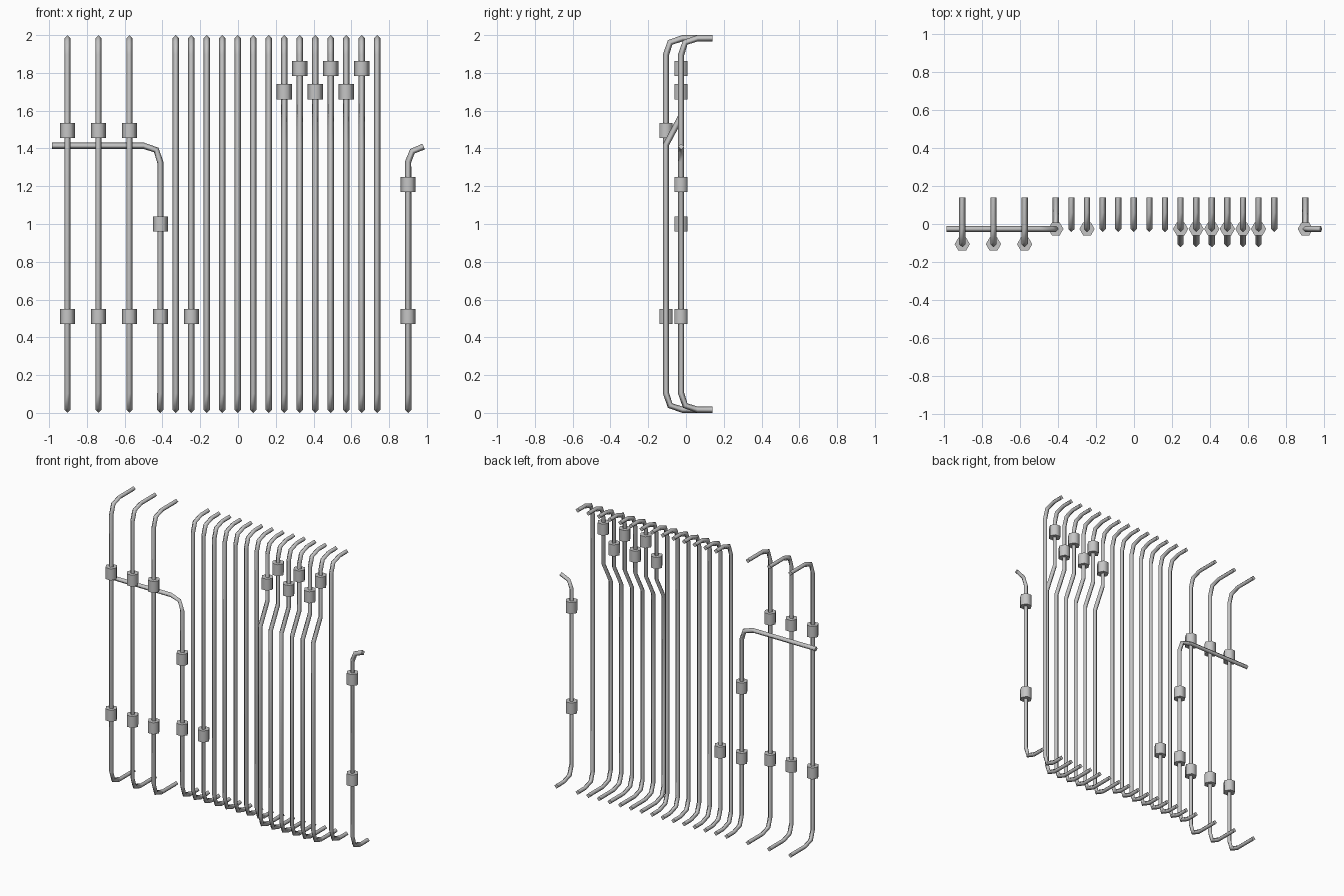
import bpy, bmesh, math
from mathutils import Vector

cube = bpy.data.objects.get("Cube")
if cube:
    bpy.data.objects.remove(cube, do_unlink=True)

metal = bpy.data.materials.new("light grey metal")
metal.use_nodes = True
metal.diffuse_color = (0.56, 0.56, 0.56, 1)
metal.node_tree.nodes["Principled BSDF"].inputs["Base Color"].default_value = metal.diffuse_color

RADIUS, SIDES = 0.0165, 4
NEAR, FAR, BACK = -0.106, -0.026, 0.14   # depth of front run, rear run, wall ends
LOW, HIGH = 0.0165, 1.9835


def finish(name, bm, caps):
    """Link the part, smooth around its sides and crisp at its end caps."""
    bmesh.ops.recalc_face_normals(bm, faces=bm.faces)
    for face in bm.faces:
        face.smooth = face not in caps
    for cap in caps:
        for edge in cap.edges:
            edge.smooth = False
    mesh = bpy.data.meshes.new(name)
    bm.to_mesh(mesh)
    bm.free()
    mesh.materials.append(metal)
    bpy.context.collection.objects.link(bpy.data.objects.new(name, mesh))


def rounded(points, size=0.088):
    """Replace each sharp corner with a two-segment bend."""
    pts = [Vector(p) for p in points]
    path = [pts[0]]
    for a, b, c in zip(pts, pts[1:], pts[2:]):
        start = b + (a - b).normalized() * size
        end = b + (c - b).normalized() * size
        path += [start, (start + end) / 4 + b / 2, end]
    return path + [pts[-1]]


def pipe(name, path):
    """Sweep a diamond section along the path."""
    bm = bmesh.new()
    rings = []
    dirs = [(b - a).normalized() for a, b in zip(path, path[1:])]
    side, previous = Vector((1, 0, 0)), dirs[0]
    for i, p in enumerate(path):
        tangent = (dirs[max(i - 1, 0)] + dirs[min(i, len(dirs) - 1)]).normalized()
        side = previous.rotation_difference(tangent) @ side
        previous = tangent
        up = tangent.cross(side)
        angles = [math.tau * k / SIDES for k in range(SIDES)]
        rings.append([bm.verts.new(p + (side * math.cos(a) + up * math.sin(a)) * RADIUS)
                      for a in angles])
    for r, s in zip(rings, rings[1:]):
        for k in range(SIDES):
            j = (k + 1) % SIDES
            bm.faces.new((r[k], r[j], s[j], s[k]))
    finish(name, bm, [bm.faces.new(rings[0]), bm.faces.new(rings[-1])])


def collar(name, x, y, z):
    """Hexagonal collar around a vertical pipe, corners pointing sideways."""
    bm = bmesh.new()
    rings = [[bm.verts.new((x + 0.04 * math.cos(math.tau * k / 6),
                            y + 0.04 * math.sin(math.tau * k / 6), z + h))
              for k in range(6)] for h in (-0.04, 0.04)]
    low, high = rings
    for k in range(6):
        j = (k + 1) % 6
        bm.faces.new((low[k], low[j], high[j], high[k]))
    finish(name, bm, [bm.faces.new(low), bm.faces.new(high)])


def wall_pipe(name, x, y):
    pipe(name, rounded([(x, BACK, LOW), (x, y, LOW), (x, y, HIGH), (x, BACK, HIGH)]))


# Three front pipes with two collars each
for i in range(3):
    x = -0.903 + 0.164 * i
    wall_pipe(f"front_pipe_{i + 1}", x, NEAR)
    for z in (0.51, 1.495):
        collar("front_pipe_collar", x, NEAR, z)

# Pipe that turns sideways behind the front pipes
x = -0.411
pipe("branch_pipe", rounded([(x, BACK, LOW), (x, FAR, LOW), (x, FAR, 1.414), (-0.985, FAR, 1.414)]))
for z in (0.51, 1.0):
    collar("branch_pipe_collar", x, FAR, z)

# Row of evenly spaced pipes, some of them stepping forward lower down
for i in range(14):
    x = -0.329 + 0.082 * i
    if 7 <= i <= 12:
        bottom = rounded([(x, BACK, LOW), (x, NEAR, LOW), (x, NEAR, 1.42)])
        top = rounded([(x, FAR, 1.57), (x, FAR, HIGH), (x, BACK, HIGH)])
        pipe(f"stepped_pipe_{i - 6}", bottom + top)
        collar("stepped_pipe_collar", x, FAR, 1.7 if i % 2 else 1.823)
    else:
        wall_pipe(f"straight_pipe_{i + 1}", x, FAR)
collar("straight_pipe_collar", -0.247, FAR, 0.51)

# Short pipe at the far end with an elbow to the side
x = 0.901
elbow = [Vector((x, FAR, 1.33)), Vector((x + 0.022, FAR, 1.385)), Vector((0.983, FAR, 1.41))]
pipe("short_pipe", rounded([(x, BACK, LOW), (x, FAR, LOW), (x, FAR, 1.33)])[:-1] + elbow)
for z in (0.51, 1.21):
    collar("short_pipe_collar", x, FAR, z)
